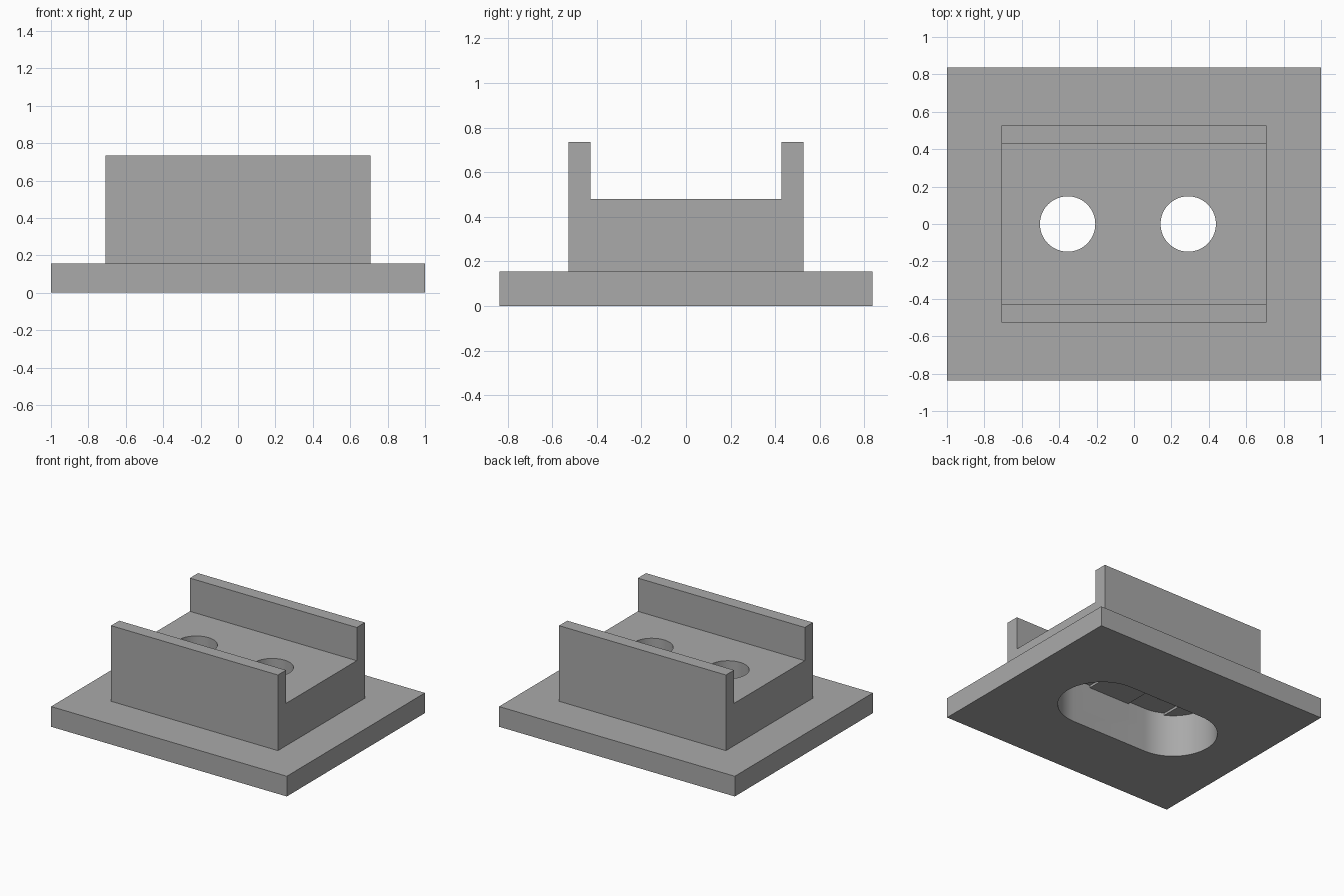
import bpy, bmesh, math
from mathutils import Matrix

if "Cube" in bpy.data.objects:
    bpy.data.objects.remove(bpy.data.objects["Cube"], do_unlink=True)

grey = bpy.data.materials.new("plain grey")
grey.use_nodes = True
colour = (0.4, 0.4, 0.4, 1)
grey.diffuse_color = colour
grey.node_tree.nodes["Principled BSDF"].inputs["Base Color"].default_value = colour

HOLES = (-0.355, 0.29)
HOLE_R, POCKET_R = 0.148, 0.31
POCKET_TOP, STEP = 0.325, 0.018


def prism(name, outline, depth):
    """Extrude a closed outline of 3D points along the depth vector."""
    bm = bmesh.new()
    face = bm.faces.new([bm.verts.new(p) for p in outline])
    ext = bmesh.ops.extrude_face_region(bm, geom=[face])
    moved = [v for v in ext["geom"] if isinstance(v, bmesh.types.BMVert)]
    bmesh.ops.translate(bm, verts=moved, vec=depth)
    bmesh.ops.recalc_face_normals(bm, faces=bm.faces)
    mesh = bpy.data.meshes.new(name)
    bm.to_mesh(mesh)
    bm.free()
    mesh.materials.append(grey)
    obj = bpy.data.objects.new(name, mesh)
    bpy.context.collection.objects.link(obj)
    return obj


def box(name, x0, x1, y, z0, z1):
    return prism(name, [(x0, -y, z0), (x1, -y, z0), (x1, y, z0), (x0, y, z0)], (0, 0, z1 - z0))


def slot(name, x0, x1, r, z0, z1, n=32):
    """Upright prism with round ends centred on x0 and x1."""
    pts = []
    for cx, start in ((x1, -math.pi / 2), (x0, math.pi / 2)):
        for i in range(n + 1):
            a = start + math.pi * i / n
            pts.append((cx + r * math.cos(a), r * math.sin(a), z0))
    if x0 == x1:
        pts = pts[:n] + pts[n + 1:-1]
    return prism(name, pts, (0, 0, z1 - z0))


def combine(target, tool, operation):
    mod = target.modifiers.new(operation, "BOOLEAN")
    mod.operation, mod.object, mod.solver = operation, tool, "EXACT"
    bpy.context.view_layer.objects.active = target
    bpy.ops.object.modifier_apply(modifier=mod.name)
    bpy.data.objects.remove(tool, do_unlink=True)


# Base plate joined to the U-shaped cradle
bracket = box("mounting_bracket", -1, 1, 0.837, 0, 0.155)
half = [(0.527, 0.05), (0.527, 0.735), (0.428, 0.735), (0.428, 0.48)]
profile = half + [(-y, z) for y, z in reversed(half)]
cradle = prism("cradle", [(-0.708, y, z) for y, z in profile], (1.416, 0, 0))
combine(bracket, cradle, "UNION")

# Rounded pocket in the underside
combine(bracket, slot("pocket", *HOLES, POCKET_R, -0.1, POCKET_TOP), "DIFFERENCE")

# Shallow step across the pocket ceiling and a screw hole at each end
for x in HOLES:
    step = slot("step", *HOLES, POCKET_R, 0.2, POCKET_TOP + STEP)
    combine(step, box("band", x - HOLE_R, x + HOLE_R, 0.5, 0.1, 0.6), "INTERSECT")
    combine(bracket, step, "DIFFERENCE")
    combine(bracket, slot("screw_hole", x, x, HOLE_R, 0.2, 0.9), "DIFFERENCE")

bpy.ops.object.select_all(action="DESELECT")
bracket.select_set(True)
bpy.context.view_layer.objects.active = bracket
bpy.ops.object.shade_smooth_by_angle(angle=math.radians(30))
